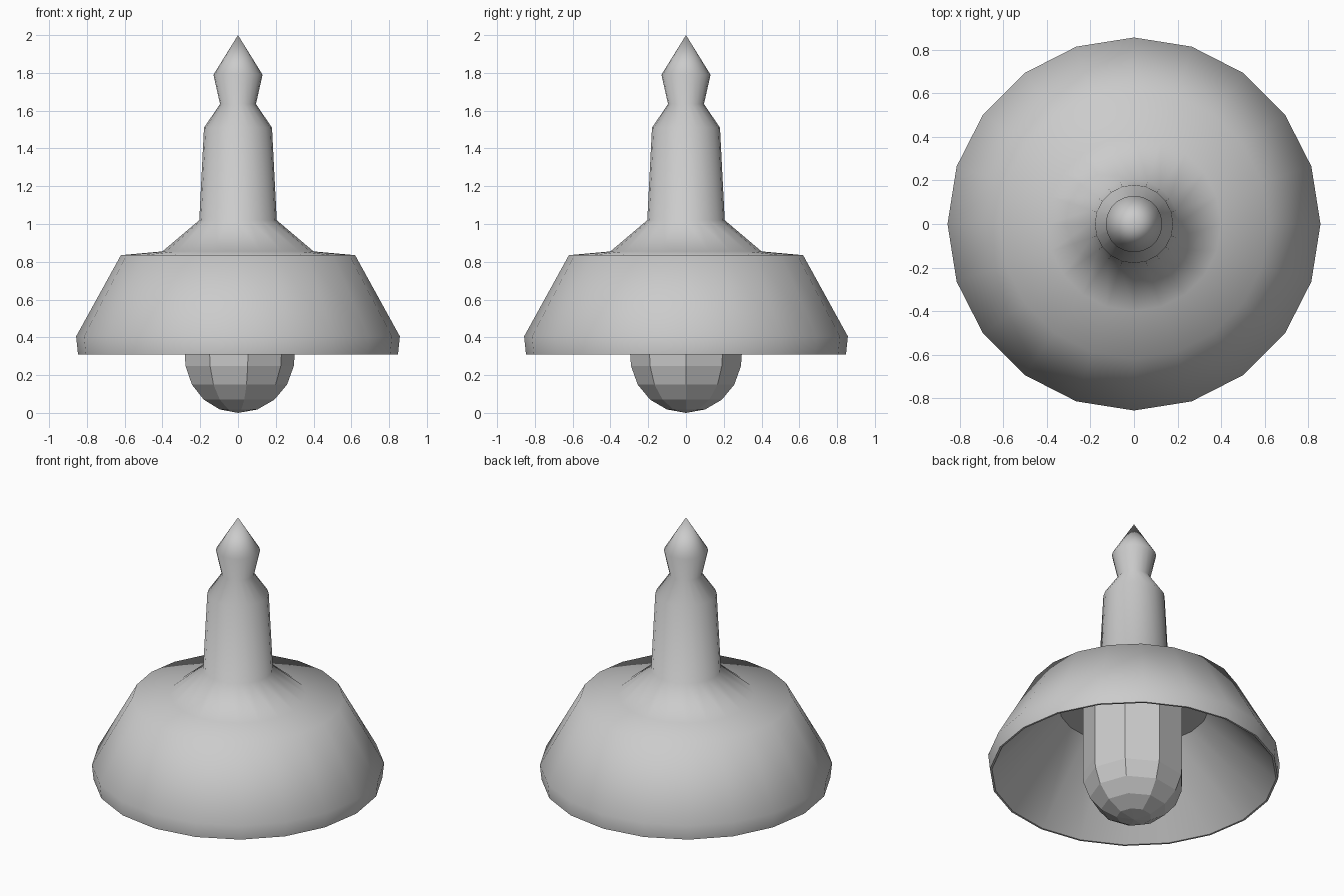
import bpy, bmesh
from math import sin, cos, tau, radians

if "Cube" in bpy.data.objects:
    bpy.data.objects.remove(bpy.data.objects["Cube"])


def lathe(name, profile, sides, smooth, sharp_rings=()):
    """Revolve (radius, z) points around z; radius 0 makes a pole."""
    bm = bmesh.new()
    rings = []
    for r, z in profile:
        n = 1 if r == 0 else sides
        rings.append([bm.verts.new((r * cos(tau * i / sides), r * sin(tau * i / sides), z))
                      for i in range(n)])
    for a, b in zip(rings, rings[1:]):
        for i in range(sides):
            j = (i + 1) % sides
            quad = [a[i % len(a)], a[j % len(a)], b[j % len(b)], b[i % len(b)]]
            bm.faces.new(list(dict.fromkeys(quad)))
    for k in sharp_rings:
        for i in range(sides):
            bm.edges.get((rings[k][i], rings[k][(i + 1) % sides])).smooth = False
    for f in bm.faces:
        f.smooth = smooth
    bmesh.ops.recalc_face_normals(bm, faces=bm.faces)
    mesh = bpy.data.meshes.new(name)
    bm.to_mesh(mesh)
    bm.free()
    obj = bpy.data.objects.new(name, mesh)
    bpy.context.collection.objects.link(obj)
    return obj


# Lamp shade with stem and finial, then the hollow underside
shade = [(0, 2.0), (0.13, 1.79), (0.095, 1.635), (0.18, 1.51), (0.205, 1.02),
         (0.40, 0.855), (0.62, 0.835), (0.857, 0.405), (0.847, 0.31),
         (0.835, 0.31), (0.44, 0.76), (0, 0.76)]
lathe("lamp_shade", shade, 20, True, sharp_rings=(8, 9, 10))

# Faceted bulb: nine-sided dome with a straight body up to the ceiling
R = 0.3
dome = [(R * sin(radians(a)), R - R * cos(radians(a))) for a in range(0, 81, 20)]
lathe("bulb", dome + [(R, 0.31), (R, 0.77), (0, 0.77)], 9, False)
